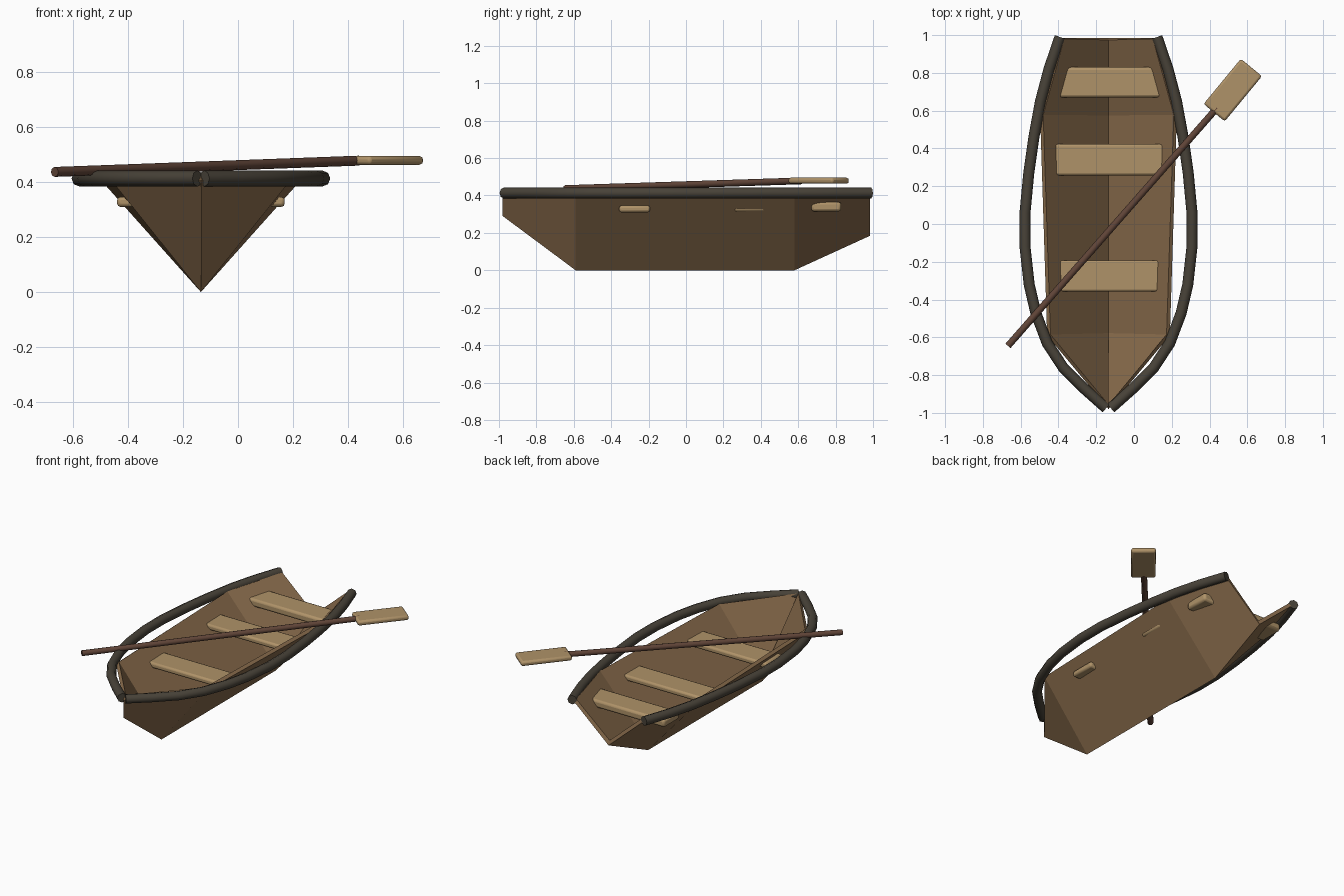
import bpy, bmesh, math
from mathutils import Vector

if "Cube" in bpy.data.objects:
    bpy.data.objects.remove(bpy.data.objects["Cube"])

CX = -0.135  # boat centre line


def material(name, rgb):
    m = bpy.data.materials.new(name)
    m.diffuse_color = (*rgb, 1)
    m.use_nodes = True
    m.node_tree.nodes["Principled BSDF"].inputs["Base Color"].default_value = m.diffuse_color
    return m


HULL = material("hull_wood", (0.26, 0.155, 0.075))
SEAT = material("pale_wood", (0.43, 0.29, 0.14))
RAIL = material("dark_rail", (0.065, 0.055, 0.04))
SHAFT = material("shaft_wood", (0.12, 0.06, 0.04))


def bevelled_box(name, loc, size, bevel, mat, angle=0, pitch=0):
    bpy.ops.mesh.primitive_cube_add(size=1, location=loc, rotation=(0, pitch, angle))
    ob = bpy.context.object
    ob.name = name
    ob.scale = size
    bpy.ops.object.transform_apply(location=False, rotation=False, scale=True)
    mod = ob.modifiers.new("bevel", "BEVEL")
    mod.width, mod.segments = bevel, 2
    ob.data.materials.append(mat)
    bpy.ops.object.shade_smooth_by_angle()
    return ob


def tube(name, points, radius, mat):
    cu = bpy.data.curves.new(name, "CURVE")
    cu.dimensions = "3D"
    cu.bevel_depth, cu.bevel_resolution, cu.use_fill_caps = radius, 2, True
    sp = cu.splines.new("POLY")
    sp.points.add(len(points) - 1)
    for p, co in zip(sp.points, points):
        p.co = (*co, 1)
    cu.materials.append(mat)
    ob = bpy.data.objects.new(name, cu)
    bpy.context.collection.objects.link(ob)
    return ob


# hull: V sections (y, keel height, half width at the top), open at the stern
sections = [(-0.98, 0.29, 0), (-0.59, 0, 0.325), (0.58, 0, 0.362), (0.985, 0.185, 0.25)]
TOP = 0.405
bm = bmesh.new()
keel = [bm.verts.new((CX, y, z)) for y, z, w in sections]
stem = bm.verts.new((CX, -0.98, TOP))
for s in (1, -1):
    edge = [stem] + [bm.verts.new((CX + s * w, y, TOP)) for y, z, w in sections[1:]]
    for i in range(3):
        face = [keel[i], keel[i + 1], edge[i + 1], edge[i]]
        bm.faces.new(face if s > 0 else face[::-1])
me = bpy.data.meshes.new("hull")
bm.to_mesh(me)
bm.free()
me.materials.append(HULL)
hull = bpy.data.objects.new("hull", me)
bpy.context.collection.objects.link(hull)
sol = hull.modifiers.new("planking", "SOLIDIFY")
sol.thickness, sol.offset, sol.use_even_offset = 0.022, -1, True

# side rails: (half width, y)
path = [(0.257, 0.99), (0.315, 0.82), (0.36, 0.65), (0.395, 0.46), (0.422, 0.27), (0.442, 0.06),
        (0.442, -0.12), (0.42, -0.32), (0.385, -0.47), (0.325, -0.63), (0.24, -0.76),
        (0.13, -0.87), (0.012, -0.975)]
for s, side in ((1, "right"), (-1, "left")):
    tube(side + "_rail", [(CX + s * x, y, 0.413) for x, y in path], 0.029, RAIL)

# seats
bevelled_box("front_seat", (CX, -0.275, 0.328), (0.61, 0.165, 0.036), 0.012, SEAT)
bevelled_box("middle_seat", (CX, 0.34, 0.333), (0.585, 0.165, 0.036), 0.012, SEAT)
bevelled_box("rear_seat", (CX, 0.75, 0.34), (0.58, 0.16, 0.05), 0.014, SEAT)

# oar
tube("oar_shaft", [(-0.667, -0.645, 0.437), (0.44, 0.615, 0.478)], 0.018, SHAFT)
bevelled_box("oar_blade", (0.523, 0.709, 0.479), (0.31, 0.145, 0.032), 0.012, SEAT, math.radians(50.5))
